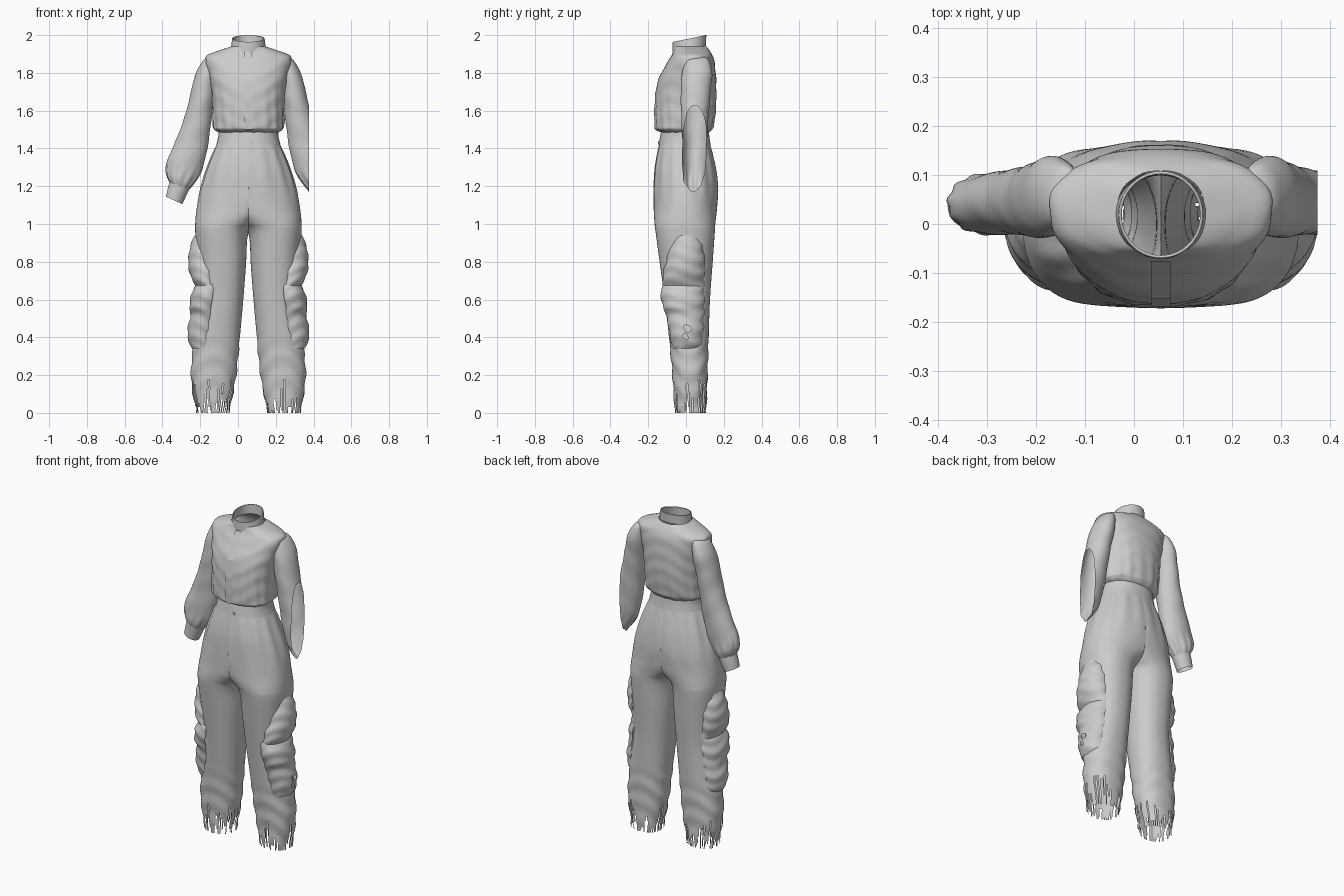
import bpy, bmesh, math, random

if "Cube" in bpy.data.objects:
    bpy.data.objects.remove(bpy.data.objects["Cube"])

random.seed(4)
MID = 0.055      # x of the body's centre line
CLIP = 0.375     # the right side is cut off flat here


def spline(rows, steps):
    """Smoothly interpolate section rows."""
    out = []
    for i in range(len(rows) - 1):
        p0, p1, p2 = rows[max(i - 1, 0)], rows[i], rows[i + 1]
        p3 = rows[min(i + 2, len(rows) - 1)]
        for k in range(steps):
            t = k / steps
            out.append([0.5 * (2 * b + (c - a) * t + (2 * a - 5 * b + 4 * c - d) * t * t
                               + (3 * b - a - 3 * c + d) * t ** 3)
                        for a, b, c, d in zip(p0, p1, p2, p3)])
    out.append(list(rows[-1]))
    return out


def loft(name, rows, side=1, n=72, steps=6, power=2.0, arc=None, fold=None,
         half=False, fringe=0.0, thick=0.0, tilt=0.0):
    """Rows: z, inner u, outer u, front y, back y, sideways slope. u is distance from MID."""
    bm = bmesh.new()
    rings = []
    a0, a1 = arc or (0, 360)
    count = n if arc is None else n + 1
    for z, u0, u1, y0, y1, slope in spline(rows, steps):
        cu, cy, ru, ry = (u0 + u1) / 2, (y0 + y1) / 2, abs(u1 - u0) / 2, abs(y1 - y0) / 2
        ring = []
        for i in range(count):
            a = math.radians(a0 + (a1 - a0) * i / n)
            c, s = math.cos(a), math.sin(a)
            f = 1 + (fold(a, z) if fold else 0)
            du = math.copysign(abs(c) ** (2 / power), c) * ru * f
            dy = math.copysign(abs(s) ** (2 / power), s) * ry * f
            u = max(cu + du, 0) if half else cu + du
            ring.append(bm.verts.new((MID + side * u, cy + dy, z + slope * du + tilt * dy)))
        rings.append(ring)
    depth = [random.random() ** 3 * fringe for _ in range(n)]
    for r, q in zip(rings, rings[1:]):
        for i in range(n):
            vs = [r[i], r[(i + 1) % count], q[(i + 1) % count], q[i]]
            if half and all(abs(v.co.x - MID) < 1e-5 for v in vs):
                continue
            if max(v.co.z for v in vs) < depth[i]:
                continue
            bm.faces.new(vs)
    bmesh.ops.remove_doubles(bm, verts=bm.verts, dist=1e-5)
    bmesh.ops.recalc_face_normals(bm, faces=bm.faces)
    bmesh.ops.bisect_plane(bm, geom=bm.verts[:] + bm.edges[:] + bm.faces[:],
                           plane_co=(CLIP, 0, 0), plane_no=(1, 0, 0), clear_outer=True)
    loose = [v for v in bm.verts if not v.link_faces]
    bmesh.ops.delete(bm, geom=loose, context='VERTS')
    me = bpy.data.meshes.new(name)
    bm.to_mesh(me)
    bm.free()
    ob = bpy.data.objects.new(name, me)
    bpy.context.collection.objects.link(ob)
    if thick:
        m = ob.modifiers.new("thickness", 'SOLIDIFY')
        m.thickness = thick
    bpy.ops.object.select_all(action='DESELECT')
    ob.select_set(True)
    bpy.context.view_layer.objects.active = ob
    bpy.ops.object.shade_smooth_by_angle(angle=math.radians(40))
    return ob


# Fold patterns
def shirt_fold(a, z):
    low = max(0, min(1, (1.75 - z) / 0.2))
    return 0.014 * math.sin(17 * a + 9 * z) * low + 0.01 * math.sin(70 * z + 3 * math.sin(3 * a))


def sleeve_fold(a, z):
    gather = math.exp(-((z - 1.24) / 0.06) ** 2)
    return 0.04 * math.sin(11 * a) * gather + 0.015 * math.sin(45 * z + 2 * a)


def trouser_fold(a, z):
    pleat = max(0, min(1, (z - 1.1) / 0.15)) * max(0, min(1, (1.43 - z) / 0.05))
    low = max(0, min(1, (0.42 - z) / 0.1))
    return 0.015 * math.sin(14 * a) * pleat + 0.03 * math.sin(55 * z + 2.5 * math.cos(2 * a)) * low


def pocket_fold(a, z):
    return 0.03 * math.sin(85 * z + 2 * math.sin(2 * a))


# Shirt body, bloused over the waist
loft("shirt_body", [
    (1.485, -.155, .155, -.13, .12, 0), (1.50, -.18, .18, -.16, .135, 0),
    (1.53, -.188, .188, -.166, .148, 0), (1.65, -.19, .19, -.165, .16, 0),
    (1.76, -.202, .202, -.148, .16, 0), (1.85, -.225, .225, -.102, .152, 0),
    (1.89, -.222, .222, -.078, .142, 0), (1.915, -.165, .165, -.068, .128, 0),
    (1.94, -.09, .09, -.064, .108, 0)], n=96, power=2.3, fold=shirt_fold)

# Standing collar
loft("collar", [
    (1.925, -.094, .094, -.071, .105, 0), (1.95, -.09, .09, -.071, .106, 0),
    (1.982, -.086, .086, -.07, .108, 0)], tilt=0.2, thick=-0.006)

# Button placket following the chest
bm = bmesh.new()
pts = [(-.169, 1.50), (-.172, 1.56), (-.169, 1.66), (-.153, 1.76), (-.107, 1.85), (-.076, 1.91)]
cols = [[bm.verts.new((MID + dx, y, z)) for y, z in pts] for dx in (-.02, .02)]
for i in range(len(pts) - 1):
    bm.faces.new((cols[0][i], cols[1][i], cols[1][i + 1], cols[0][i + 1]))
me = bpy.data.meshes.new("placket")
bm.to_mesh(me)
bm.free()
bpy.context.collection.objects.link(bpy.data.objects.new("placket", me))

# Button on the waistband
bpy.ops.mesh.primitive_cylinder_add(vertices=16, radius=0.01, depth=0.008,
                                    location=(MID + .015, -.143, 1.43), rotation=(math.pi / 2, 0, 0))
bpy.context.object.name = "waist_button"

# Waistband
loft("waistband", [
    (1.50, -.158, .158, -.13, .12, 0), (1.46, -.16, .16, -.138, .124, 0),
    (1.42, -.17, .17, -.145, .13, 0)], power=2.2)

for side, tag in ((-1, "left"), (1, "right")):
    # Trouser half: shared hips splitting into a leg with a frayed hem
    loft(f"trouser_leg_{tag}", [
        (1.425, -.166, .166, -.142, .127, 0), (1.36, -.195, .195, -.156, .143, 0),
        (1.28, -.226, .226, -.168, .16, 0), (1.18, -.25, .256, -.172, .17, 0),
        (1.08, -.19, .274, -.171, .164, 0), (1.01, -.06, .281, -.167, .156, 0),
        (.95, 0, .281, -.16, .152, 0),
        (.78, .013, .268, -.137, .14, 0),
        (.6, .027, .262, -.113, .127, 0), (.4, .045, .286, -.09, .12, 0),
        (.2, .064, .304, -.072, .114, 0), (0, .1, .278, -.06, .108, 0)],
        side, n=96, steps=9, power=2.25, fold=trouser_fold, half=True, fringe=0.2)

    # Cargo pockets wrapped round the outside of the leg
    loft(f"upper_pocket_{tag}", [
        (.94, .17, .286, -.06, .07, 0), (.88, .16, .308, -.085, .09, 0),
        (.80, .15, .318, -.105, .10, 0), (.73, .15, .308, -.122, .10, 0),
        (.67, .15, .278, -.12, .10, 0)], side, n=36, arc=(-105, 85), fold=pocket_fold)
    loft(f"lower_pocket_{tag}", [
        (.68, .15, .275, -.12, .095, 0), (.64, .13, .298, -.134, .10, 0),
        (.57, .14, .312, -.124, .10, 0), (.52, .15, .306, -.105, .098, 0),
        (.44, .16, .322, -.09, .095, 0), (.37, .17, .314, -.078, .088, 0),
        (.34, .17, .298, -.07, .08, 0)],
        side, n=36, arc=(-110, 80), fold=pocket_fold)

    # Full sleeve set into the shoulder and gathered into the cuff
    loft(f"sleeve_{tag}", [
        (1.888, .17, .215, .035, .08, -.2), (1.87, .16, .242, .0, .12, -.2),
        (1.80, .16, .28, -.02, .138, -.1), (1.70, .175, .304, -.028, .13, 0),
        (1.58, .193, .332, -.025, .12, .1), (1.44, .213, .378, -.02, .112, .2),
        (1.32, .243, .425, -.022, .105, .3), (1.24, .29, .436, -.02, .10, .4),
        (1.195, .322, .415, -.008, .084, .45)], side, n=64, fold=sleeve_fold)
    loft(f"cuff_{tag}", [
        (1.205, .314, .416, -.012, .088, .45), (1.165, .332, .427, -.01, .086, .45),
        (1.125, .35, .436, -.008, .082, .45)], side, n=48)
